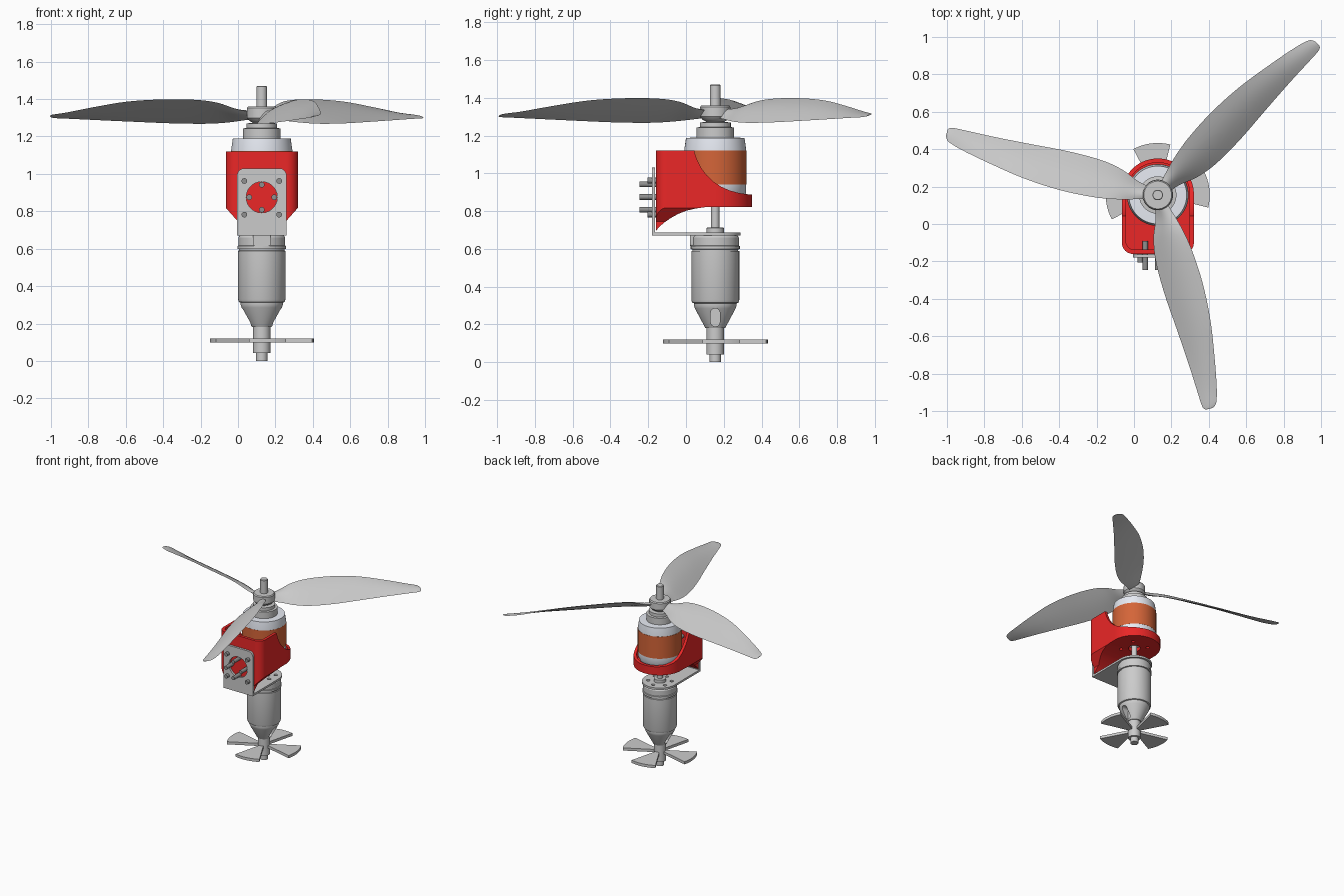
import bpy, bmesh
from math import sin, cos, pi, radians

if "Cube" in bpy.data.objects:
    bpy.data.objects.remove(bpy.data.objects["Cube"])

CX, CY = 0.127, 0.155          # main vertical axis


def make(name, verts, faces, mat=None):
    me = bpy.data.meshes.new(name)
    me.from_pydata(verts, [], faces)
    bm = bmesh.new()
    bm.from_mesh(me)
    bmesh.ops.recalc_face_normals(bm, faces=bm.faces)
    bm.to_mesh(me)
    bm.free()
    ob = bpy.data.objects.new(name, me)
    bpy.context.collection.objects.link(ob)
    if mat:
        me.materials.append(mat)
    return ob


def skin(name, rings, mat=None):
    """Closed surface through equal-sized rings of points, capped at both ends."""
    n = len(rings[0])
    faces = [(i * n + j, i * n + (j + 1) % n, (i + 1) * n + (j + 1) % n, (i + 1) * n + j)
             for i in range(len(rings) - 1) for j in range(n)]
    faces += [tuple(range(n)), tuple(range((len(rings) - 1) * n, len(rings) * n))]
    return make(name, [p for r in rings for p in r], faces, mat)


def lathe(name, profile, mat=None, n=64):
    return skin(name, [[(CX + r * cos(2 * pi * k / n), CY + r * sin(2 * pi * k / n), z)
                        for k in range(n)] for r, z in profile], mat)


def prism(name, pts, axis, a, b, mat=None):
    place = {'x': lambda p, q, t: (t, p, q), 'y': lambda p, q, t: (p, t, q),
             'z': lambda p, q, t: (p, q, t)}[axis]
    return skin(name, [[place(p, q, t) for p, q in pts] for t in (a, b)], mat)


def circle(x, y, r, n=24):
    return [(x + r * cos(2 * pi * k / n), y + r * sin(2 * pi * k / n)) for k in range(n)]


def rounded(x0, x1, y0, y1, r_low, r_high, n=12):
    pts = []
    for x, y, sx, sy, r, a in ((x1, y0, -1, 1, r_low, -90), (x1, y1, -1, -1, r_high, 0),
                               (x0, y1, 1, -1, r_high, 90), (x0, y0, 1, 1, r_low, 180)):
        if r == 0:
            pts.append((x, y))
            continue
        pts += [(x + sx * r + r * cos(radians(a + 90 * k / n)),
                 y + sy * r + r * sin(radians(a + 90 * k / n))) for k in range(n + 1)]
    return pts


def cut(ob, cutter, op='DIFFERENCE'):
    m = ob.modifiers.new("cut", 'BOOLEAN')
    m.operation, m.object, m.solver = op, cutter, 'EXACT'
    dg = bpy.context.evaluated_depsgraph_get()
    me = bpy.data.meshes.new_from_object(ob.evaluated_get(dg))
    ob.modifiers.clear()
    ob.data = me
    bpy.data.objects.remove(cutter)


def colour(name, *rgb):
    m = bpy.data.materials.new(name)
    m.diffuse_color = (*rgb, 1)
    m.use_nodes = True
    m.node_tree.nodes["Principled BSDF"].inputs["Base Color"].default_value = m.diffuse_color
    return m


RED = colour("red", 0.83, 0.02, 0.02)
RUST = colour("rust", 0.66, 0.13, 0.04)
PALE = colour("pale", 0.80, 0.83, 0.90)
DARK = colour("dark", 0.28, 0.28, 0.28)

# lower shaft, nose cone and lower motor
lathe("lower_shaft", [(.03, 0), (.03, .05)])
body = lathe("lower_motor", [(.046, .042), (.046, .18), (.052, .18), (.108, .285), (.113, .30),
                             (.113, .312), (.122, .315), (.127, .33), (.127, .588), (.121, .59),
                             (.121, .597), (.13, .599), (.13, .615), (.125, .617), (.125, .66),
                             (.115, .675)])
for side in (-1, 1):
    cut(body, prism("slot_cutter", rounded(CY - .024, CY + .024, .19, .285, .022, .022, 6),
                    'x', CX + side * .04, CX + side * .2))
prism("motor_tab", rounded(.08, .175, .615, .674, .01, 0, 4), 'y', .022, .08)

# flat four-bladed lower fan
for k in range(4):
    mid = radians(7 + 90 * k)
    arc = [mid + radians(21 * (i / 6 - 1)) for i in range(13)]
    pts = [(CX + .278 * cos(a), CY + .278 * sin(a)) for a in arc]
    pts += [(CX + .035 * cos(a), CY + .035 * sin(a)) for a in (arc[-1], arc[0])]
    prism("fan_blade", pts, 'z', .099, .121)

# L-shaped bracket
foot = prism("bracket_foot", rounded(-.005, .26, -.18, .288, 0, .132), 'z', .671, .687)
for k in range(6):
    a = radians(60 * k + 30)
    cut(foot, prism("hole_cutter", circle(CX + .088 * cos(a), CY + .088 * sin(a), .014), 'z', .6, .8))
face = prism("bracket_face", rounded(-.005, .26, .671, 1.03, 0, .04), 'y', -.18, -.163)
cut(face, prism("hole_cutter", circle(CX, .875, .083, 48), 'y', -.3, 0))

# bracket screws: short corner ones, long inner ones
for sx in (-1, 1):
    for sz in (-1, 1):
        x, z = CX + sx * .093, .872 + sz * .09
        prism("corner_screw", circle(x, z, .015), 'y', -.205, -.15, DARK)
for dx, dz in ((0, .067), (0, -.067), (.067, 0), (-.067, 0)):
    prism("inner_screw", circle(CX + dx, .875 + dz, .015), 'y', -.245, -.09, DARK)

# housing: rounded plan trimmed by side and front outlines, then hollowed
house = prism("housing", rounded(-.065, .32, -.16, .35, .06, .19, 20), 'z', .65, 1.12, RED)
cut(house, prism("side_trim", [(-.2, .69), (-.16, .695), (-.14, .718), (-.115, .74), (-.08, .764),
                               (-.04, .786), (0, .802), (.05, .814), (.1, .821), (.4, .821),
                               (.4, .888), (.33, .889), (.28, .896), (.23, .91), (.185, .93),
                               (.145, .957), (.11, .99), (.08, 1.03), (.06, 1.07), (.045, 1.11),
                               (.04, 1.15), (-.2, 1.15)], 'x', -.2, .5), 'INTERSECT')
cut(house, prism("front_trim", [(-.1, 1.2), (-.1, .82), (-.065, .818), (0, .745), (0, .6), (.255, .6),
                                (.255, .745), (.32, .818), (.36, .82), (.36, 1.2)],
                 'y', -.3, .5), 'INTERSECT')
cut(house, prism("cavity", rounded(-.043, .298, -.137, .328, .045, .169, 20), 'z', .85, 1.3))
cut(house, prism("shaft_hole", circle(CX, CY, .045, 32), 'z', .7, .95))
for k in range(4):
    a = radians(45 + 90 * k)
    cut(house, prism("hole_cutter", circle(CX + .1 * cos(a), CY + .1 * sin(a), .013), 'z', .7, .95))

# coupling shaft between the two motors
lathe("coupling", [(.046, .68), (.046, .712), (.022, .713), (.022, .88)])

# upper motor
lathe("motor_base", [(.12, .852), (.15, .87), (.164, .9), (.164, .945)], PALE)
lathe("motor_can", [(.165, .942), (.165, 1.122)], RUST)
lathe("motor_cap", [(.164, 1.12), (.164, 1.125), (.155, 1.188), (.1, 1.19)], PALE)
lathe("motor_collar", [(.1, 1.185), (.1, 1.243), (.082, 1.245), (.082, 1.27), (.05, 1.272),
                       (.05, 1.285)])

# propeller hub and top shaft
lathe("propeller_hub", [(.05, 1.275), (.066, 1.283), (.08, 1.30), (.08, 1.352), (.074, 1.36)])
lathe("top_shaft", [(.028, 1.25), (.028, 1.466), (.025, 1.47)])

# blade stations: radius, low edge, high edge, low z, high z, thickness
ST = [(.04, -.028, .03, 1.295, 1.33, .03), (.12, -.042, .058, 1.285, 1.345, .028),
      (.22, -.078, .086, 1.274, 1.38, .024), (.34, -.096, .107, 1.268, 1.396, .022),
      (.52, -.093, .119, 1.270, 1.398, .02), (.72, -.075, .111, 1.278, 1.386, .017),
      (.92, -.058, .084, 1.287, 1.355, .013), (1.07, -.049, .058, 1.294, 1.328, .01),
      (1.145, -.044, .038, 1.297, 1.318, .008), (1.168, -.037, .022, 1.299, 1.313, .006),
      (1.176, -.027, .004, 1.301, 1.309, .004)]


def spline(p0, p1, p2, p3, t):
    return [b + .5 * t * (c - a + t * (2 * a - 5 * b + 4 * c - d + t * (3 * (b - c) + d - a)))
            for a, b, c, d in zip(p0, p1, p2, p3)]


stations = [spline(ST[max(i - 1, 0)], ST[i], ST[i + 1], ST[min(i + 2, len(ST) - 1)], t / 5)
            for i in range(len(ST) - 1) for t in range(5)] + [ST[-1]]
for k in range(3):
    ang = radians(44 + 120 * k)
    rings = []
    for u, v0, v1, z0, z1, th in stations:
        ring = []
        for i in range(20):
            f = i / 10 if i <= 10 else (20 - i) / 10
            v = v0 + (v1 - v0) * f
            z = z0 + (z1 - z0) * f + th * sin(pi * f) * (.75 if i <= 10 else -.25)
            ring.append((CX + u * cos(ang) - v * sin(ang), CY + u * sin(ang) + v * cos(ang), z))
        rings.append(ring)
    skin("propeller_blade", rings)

# smooth shading with crisp edges
for ob in bpy.context.collection.objects:
    ob.data.shade_smooth()
    ob.data.set_sharp_from_angle(angle=radians(32))
